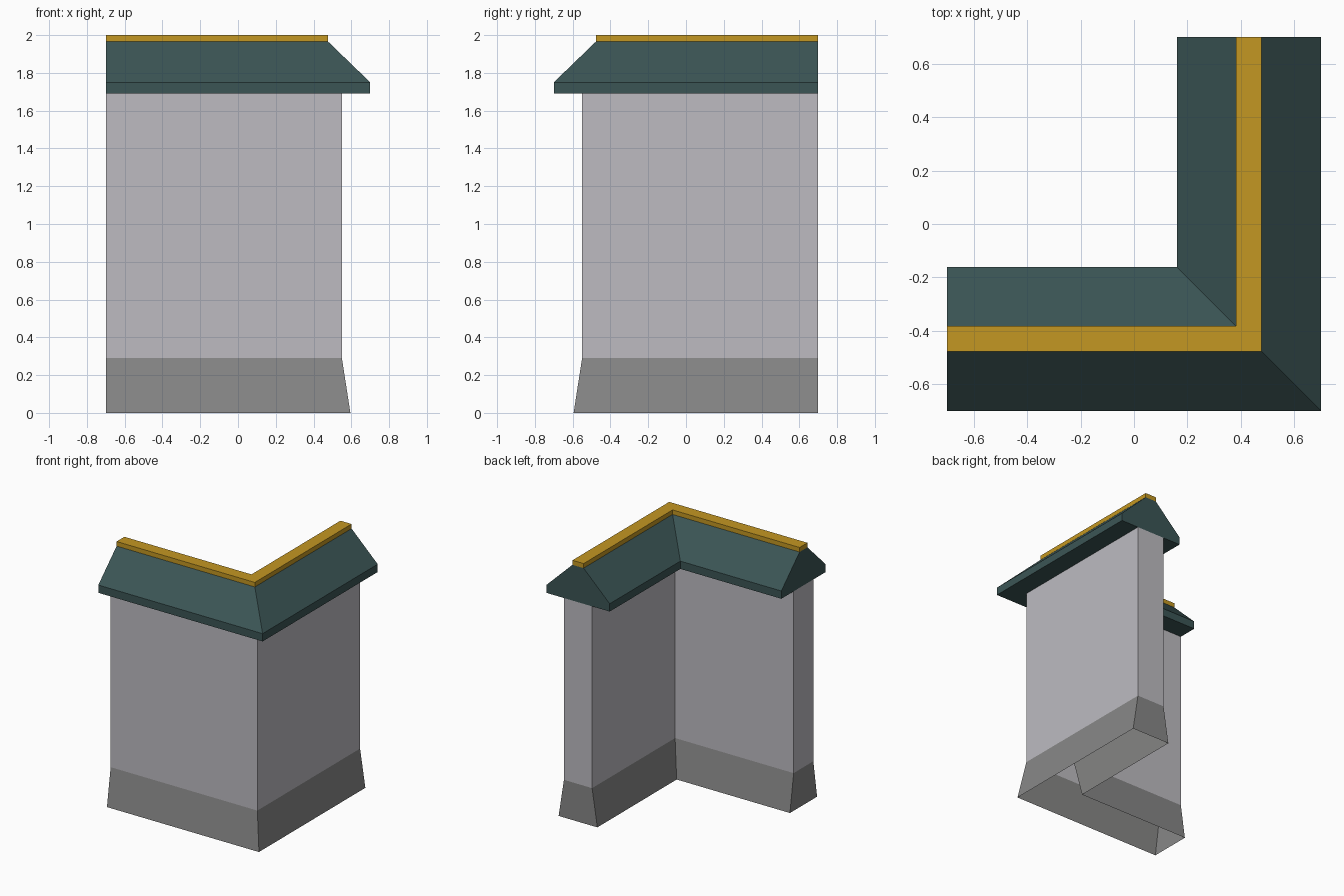
import bpy

cube = bpy.data.objects.get("Cube")
if cube:
    bpy.data.objects.remove(cube, do_unlink=True)

AXIS = 0.43   # distance of each arm's centre line from the middle
END = 0.70    # where both arms are cut off


def material(name, rgb):
    mat = bpy.data.materials.new(name)
    mat.use_nodes = True
    mat.diffuse_color = (*rgb, 1)
    shader = next(n for n in mat.node_tree.nodes if n.type == 'BSDF_PRINCIPLED')
    shader.inputs["Base Color"].default_value = (*rgb, 1)
    return mat


def corner_outline(half, z):
    """L-shaped outline, counter-clockwise from above."""
    out, inn = AXIS + half, AXIS - half
    return [(-END, -out, z), (out, -out, z), (out, END, z),
            (inn, END, z), (inn, -inn, z), (-END, -inn, z)]


def corner_part(name, levels, mat, bottom=False, top=False):
    """Loft L-shaped outlines through (half width, height) levels."""
    verts = [v for half, z in levels for v in corner_outline(half, z)]
    n = len(verts) // len(levels)
    faces = []
    for k in range(len(levels) - 1):
        a, b = k * n, (k + 1) * n
        faces += [(a + i, a + (i + 1) % n, b + (i + 1) % n, b + i) for i in range(n)]
    if bottom:
        faces.append(tuple(reversed(range(n))))
    if top:
        faces.append(tuple(range(len(verts) - n, len(verts))))
    mesh = bpy.data.meshes.new(name)
    mesh.from_pydata(verts, [], faces)
    mesh.materials.append(mat)
    obj = bpy.data.objects.new(name, mesh)
    bpy.context.collection.objects.link(obj)
    return obj


plaster = material("pale_grey_plaster", (0.51, 0.50, 0.535))
stone = material("dark_grey_stone", (0.245, 0.245, 0.243))
tiles = material("dark_teal_tiles", (0.044, 0.091, 0.091))
gold = material("gold_ridge", (0.55, 0.31, 0.016))

# Flared plinth and wall, hollow and open underneath
corner_part("wall_base", [(0.165, 0), (0.12, 0.29)], stone)
corner_part("wall", [(0.12, 0.29), (0.12, 1.69)], plaster)

# Coping roof with a thin eave, and the ridge strip along its top
corner_part("coping_roof", [(0.27, 1.69), (0.27, 1.75), (0.0475, 1.965)], tiles, bottom=True)
corner_part("ridge_strip", [(0.0475, 1.965), (0.0475, 2.0)], gold, top=True)
